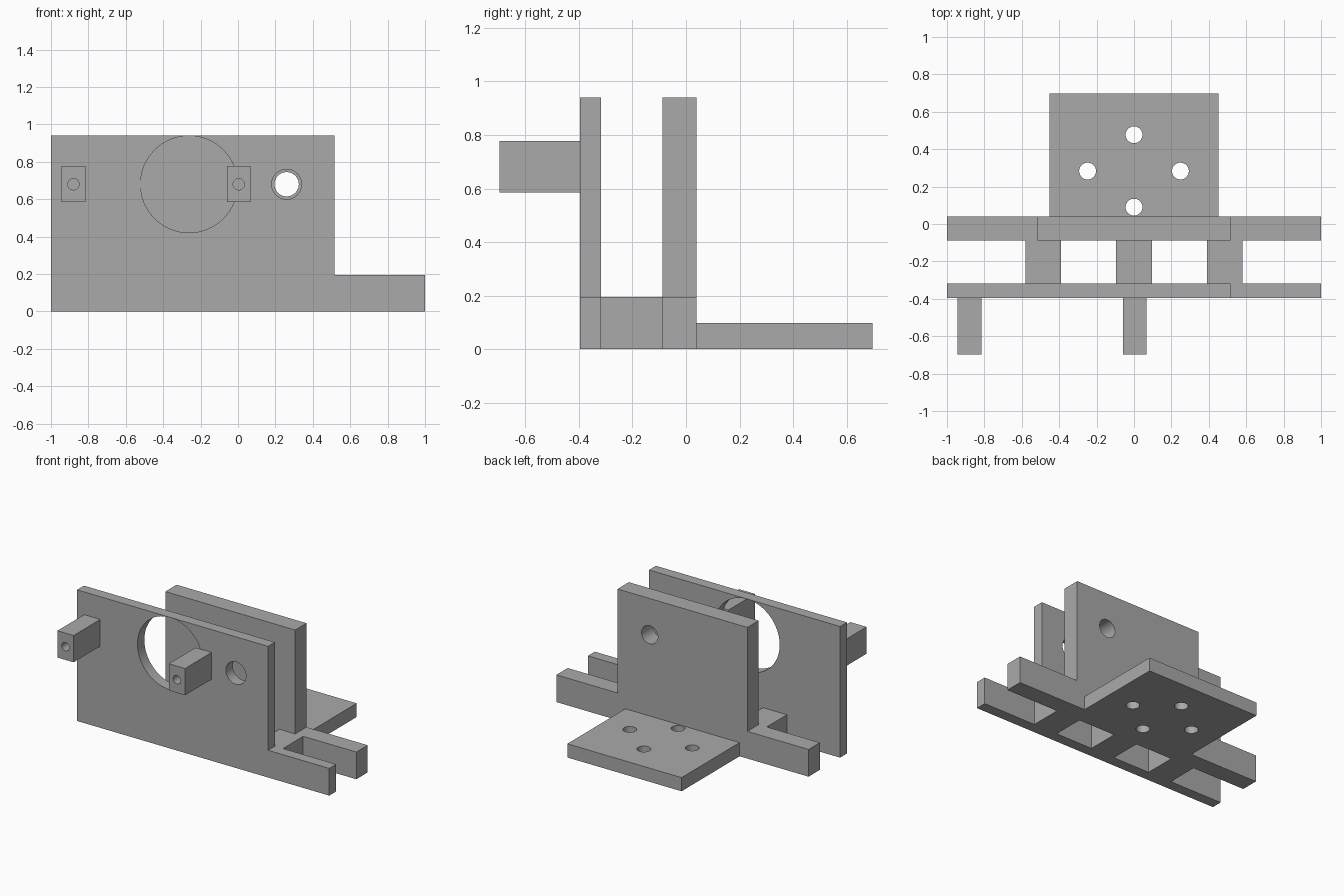
import bpy
import bmesh
from math import pi, radians
from mathutils import Matrix, Vector

default_cube = bpy.data.objects.get("Cube")
if default_cube:
    bpy.data.objects.remove(default_cube, do_unlink=True)

# One matte grey for the whole bracket
GREY = (0.4, 0.4, 0.4, 1)
grey = bpy.data.materials.new("plain grey")
grey.use_nodes = True
grey.diffuse_color = GREY
grey.node_tree.nodes["Principled BSDF"].inputs["Base Color"].default_value = GREY


def make_object(name, bm):
    bmesh.ops.recalc_face_normals(bm, faces=bm.faces)
    mesh = bpy.data.meshes.new(name)
    bm.to_mesh(mesh)
    bm.free()
    mesh.materials.append(grey)
    obj = bpy.data.objects.new(name, mesh)
    bpy.context.collection.objects.link(obj)
    return obj


def plate(name, profile, y0, y1):
    """Extrude an outline in x and z from y0 back to y1."""
    bm = bmesh.new()
    face = bm.faces.new([bm.verts.new((x, y0, z)) for x, z in profile])
    new = bmesh.ops.extrude_face_region(bm, geom=[face])["geom"]
    moved = [v for v in new if isinstance(v, bmesh.types.BMVert)]
    bmesh.ops.translate(bm, verts=moved, vec=(0, y1 - y0, 0))
    return make_object(name, bm)


def block(name, x0, x1, y0, y1, z0, z1):
    return plate(name, [(x0, z0), (x1, z0), (x1, z1), (x0, z1)], y0, y1)


def drill(obj, centre, radius, depth, axis="Y"):
    """Cut a round hole centred on a point, then discard the cutter."""
    turn = Matrix.Rotation(pi / 2, 4, "X") if axis == "Y" else Matrix()
    bm = bmesh.new()
    bmesh.ops.create_cone(bm, cap_ends=True, segments=64, radius1=radius,
                          radius2=radius, depth=depth,
                          matrix=Matrix.Translation(Vector(centre)) @ turn)
    cutter = make_object("hole_cutter", bm)
    cutter.hide_render = True
    cut = obj.modifiers.new("hole", "BOOLEAN")
    cut.operation = "DIFFERENCE"
    cut.solver = "EXACT"
    cut.object = cutter
    bpy.context.view_layer.objects.active = obj
    bpy.ops.object.modifier_apply(modifier=cut.name)
    bpy.data.objects.remove(cutter, do_unlink=True)


TOP, RAIL = 0.94, 0.195      # heights of the uprights and the low rails
EDGE = 0.515                 # where the uprights step down
FRONT, FRONT_IN = -0.395, -0.317
BACK_IN, BACK = -0.088, 0.04
HOLE_Z = 0.68

# Front upright with a rail running out to the left
front = plate("front_plate", [(-1, 0), (1, 0), (1, RAIL), (EDGE, RAIL),
                              (EDGE, TOP), (-1, TOP)], FRONT, FRONT_IN)
drill(front, (-0.262, FRONT, HOLE_Z), 0.259, 0.4)
drill(front, (0.26, FRONT, HOLE_Z), 0.08, 0.4)

# Back upright with a rail on both sides
back = plate("back_plate", [(-1, 0), (1, 0), (1, RAIL), (EDGE, RAIL), (EDGE, TOP),
                            (-EDGE, TOP), (-EDGE, RAIL), (-1, RAIL)], BACK_IN, BACK)
drill(back, (0.26, BACK, HOLE_Z), 0.065, 0.5)

# Three spacers between the uprights
spacers = []
for side, x in (("right", -0.484), ("middle", 0), ("left", 0.484)):
    spacers.append(block(side + "_spacer", x - 0.095, x + 0.095,
                         FRONT_IN, BACK_IN, 0, RAIL))

# Two square posts on the front, each bored along its length
posts = []
for side, x in (("right", -0.88), ("middle", 0.004)):
    post = block(side + "_post", x - 0.064, x + 0.064, -0.697, FRONT, 0.585, 0.777)
    drill(post, (x, -0.697, HOLE_Z), 0.03, 0.56)
    posts.append(post)

# Mounting foot with four bolt holes
foot = block("mounting_foot", -0.453, 0.453, BACK, 0.697, 0, 0.098)
for x, y in ((0, 0.09), (0, 0.477), (-0.248, 0.283), (0.248, 0.283)):
    drill(foot, (x, y, 0.05), 0.045, 0.4, "Z")

# Smooth bores, sharp corners
bpy.ops.object.select_all(action="DESELECT")
for obj in [front, back, foot] + posts + spacers:
    obj.select_set(True)
bpy.ops.object.shade_smooth_by_angle(angle=radians(30))
